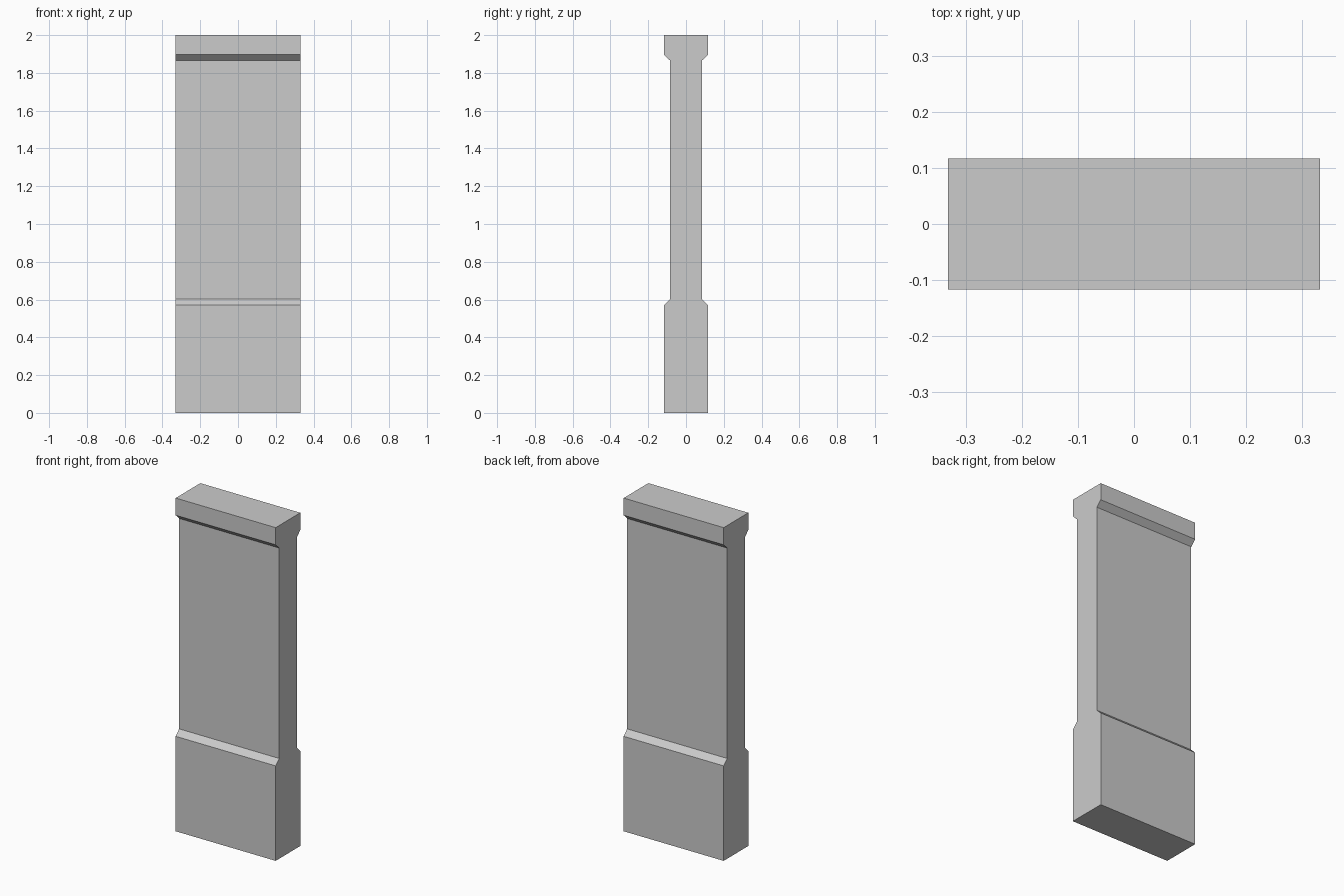
import bpy
import bmesh

if "Cube" in bpy.data.objects:
    bpy.data.objects.remove(bpy.data.objects["Cube"])

HALF_WIDTH = 0.332

# Half of the side profile (y, z), bottom to top: plinth, bevel, slab, bevel, cap
half = [(0.117, 0.0), (0.117, 0.57), (0.084, 0.602),
        (0.084, 1.865), (0.117, 1.897), (0.117, 2.0)]
profile = half + [(-y, z) for y, z in reversed(half)]

# Extrude the mirrored profile across the full width
bm = bmesh.new()
face = bm.faces.new([bm.verts.new((-HALF_WIDTH, y, z)) for y, z in profile])
ext = bmesh.ops.extrude_face_region(bm, geom=[face], use_keep_orig=True)
verts = [g for g in ext["geom"] if isinstance(g, bmesh.types.BMVert)]
bmesh.ops.translate(bm, verts=verts, vec=(2 * HALF_WIDTH, 0, 0))
bmesh.ops.recalc_face_normals(bm, faces=bm.faces)

mesh = bpy.data.meshes.new("wall_pillar")
bm.to_mesh(mesh)
bm.free()
bpy.context.collection.objects.link(bpy.data.objects.new("wall_pillar", mesh))
